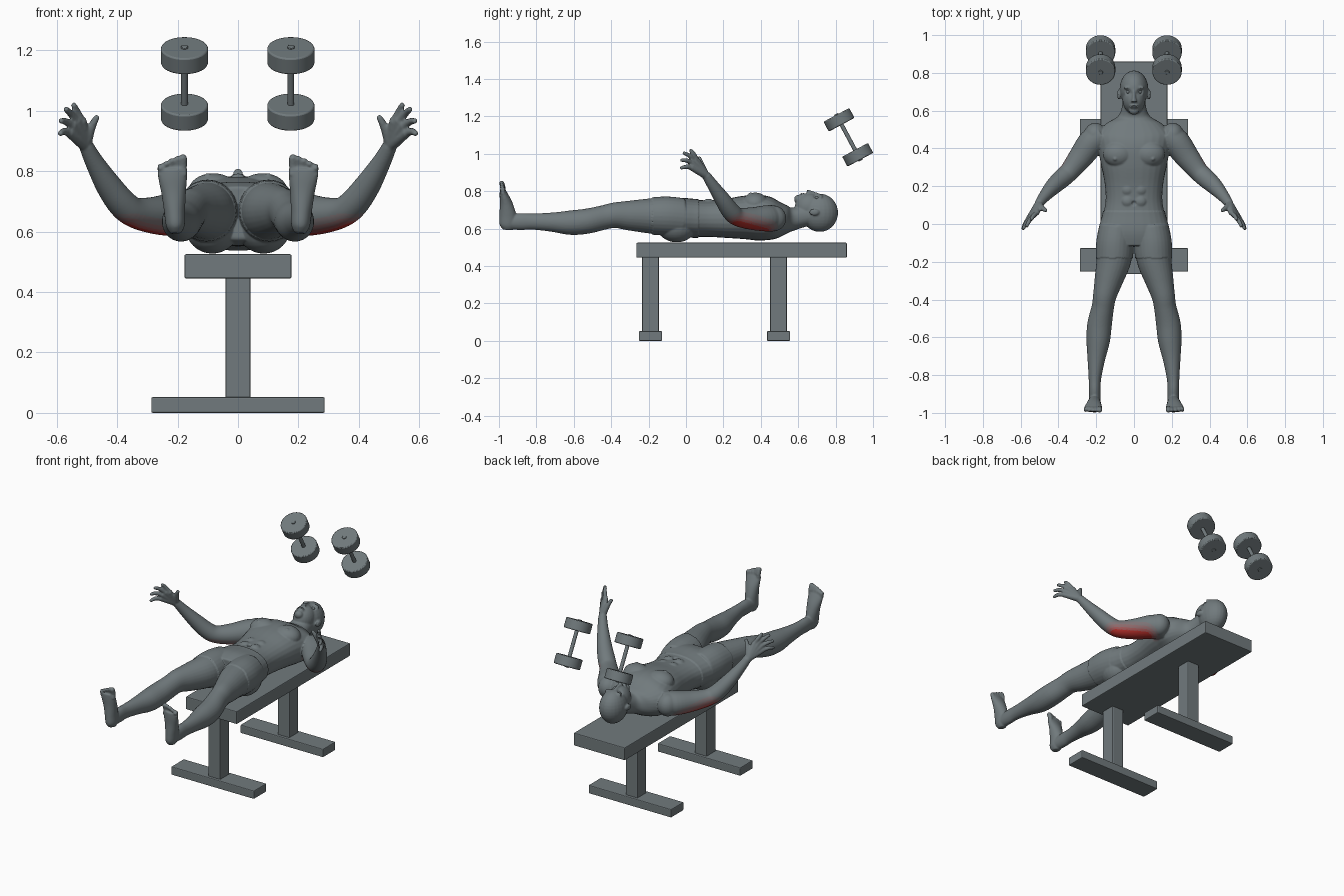
import bpy, bmesh, math
from mathutils import Matrix, Vector

if "Cube" in bpy.data.objects:
    bpy.data.objects.remove(bpy.data.objects["Cube"])


def material(name, rgb):
    m = bpy.data.materials.new(name)
    m.use_nodes = True
    m.diffuse_color = (*rgb, 1)
    m.node_tree.nodes["Principled BSDF"].inputs["Base Color"].default_value = (*rgb, 1)
    return m


GREY, RED = Vector((0.165, 0.195, 0.205)), Vector((0.48, 0.03, 0.025))
grey = material("slate grey", GREY)
tints = [material(n, GREY.lerp(RED, f)) for n, f in
         (("faint red", 0.13), ("dull red", 0.32), ("muted red", 0.6), ("muscle red", 1.0))]


def finish(name, bm, mats, bevel=0.0):
    mesh = bpy.data.meshes.new(name)
    bm.to_mesh(mesh)
    bm.free()
    ob = bpy.data.objects.new(name, mesh)
    bpy.context.collection.objects.link(ob)
    for m in mats:
        mesh.materials.append(m)
    if bevel:
        mod = ob.modifiers.new("soft edge", 'BEVEL')
        mod.width, mod.segments = bevel, 2
    return ob


def smooth(ob, angle):
    bpy.ops.object.select_all(action='DESELECT')
    ob.select_set(True)
    bpy.context.view_layer.objects.active = ob
    bpy.ops.object.shade_smooth_by_angle(angle=math.radians(angle))


# ---- bench ----
def box(name, x, y0, y1, z0, z1):
    bm = bmesh.new()
    place = Matrix.Translation((0, (y0 + y1) / 2, (z0 + z1) / 2)) @ Matrix.Diagonal((2 * x, y1 - y0, z1 - z0, 1))
    bmesh.ops.create_cube(bm, size=1, matrix=place)
    finish(name, bm, [grey], 0.005)


box("bench_top", 0.177, -0.265, 0.86, 0.445, 0.525)
for name, y in (("front", -0.19), ("back", 0.495)):
    box(name + "_post", 0.041, y - 0.045, y + 0.045, 0.045, 0.45)
    box(name + "_foot_bar", 0.287, y - 0.062, y + 0.062, 0, 0.052)

# ---- dumbbells ----
upper, lower = Vector((0, 0.818, 1.182)), Vector((0, 0.918, 0.995))
axis = (upper - lower).normalized()
turn = axis.to_track_quat('Z', 'Y').to_matrix().to_4x4()


def cylinder(name, centre, radius, depth, bevel=0.0):
    bm = bmesh.new()
    bmesh.ops.create_cone(bm, cap_ends=True, segments=40, radius1=radius, radius2=radius,
                          depth=depth, matrix=Matrix.Translation(centre) @ turn)
    smooth(finish(name, bm, [grey], bevel), 40)


for side, x in (("left", 0.175), ("right", -0.177)):
    shift = Vector((x, 0, 0))
    cylinder(side + "_dumbbell_handle", (upper + lower) / 2 + shift, 0.011, 0.2)
    for end, p, s in (("upper", upper, 1), ("lower", lower, -1)):
        cylinder(f"{side}_{end}_weight", p + shift, 0.078, 0.06, 0.005)
        cylinder(f"{side}_{end}_knob", p + shift + axis * s * 0.031, 0.012, 0.008, 0.002)

# ---- figure: overlapping lofts and ellipsoids, fused by a voxel remesh ----
body = bmesh.new()


def blob(centre, radii):
    bmesh.ops.create_uvsphere(body, u_segments=24, v_segments=16, radius=1,
                              matrix=Matrix.Translation(centre) @ Matrix.Diagonal((*radii, 1)))


def pair(x, y, z, *radii):
    for s in (1, -1):
        blob((s * x, y, z), radii)


def catmull(a, b, c, d, t):
    return [0.5 * (2 * q + (r - p) * t + (2 * p - 5 * q + 4 * r - s) * t * t
                   + (3 * q - p - 3 * r + s) * t ** 3) for p, q, r, s in zip(a, b, c, d)]


def loft(rings, s=1, ref=(0, 0, 1), square=1.0, n=28):
    """Smooth tube through rings of (x, y, z, half width, half height)."""
    pts = []
    for i in range(len(rings) - 1):
        a, d = rings[max(i - 1, 0)], rings[min(i + 2, len(rings) - 1)]
        pts += [catmull(a, rings[i], rings[i + 1], d, k / 5) for k in range(5)]
    pts.append(rings[-1])
    centres = [Vector((s * p[0], p[1], p[2])) for p in pts]
    loops = []
    for i, p in enumerate(pts):
        tangent = (centres[min(i + 1, len(pts) - 1)] - centres[max(i - 1, 0)]).normalized()
        side = tangent.cross(Vector(ref)).normalized()
        up = side.cross(tangent)
        loop = []
        for k in range(n):
            c, w = math.cos(math.tau * k / n), math.sin(math.tau * k / n)
            c, w = (math.copysign(abs(v) ** square, v) for v in (c, w))
            loop.append(body.verts.new(centres[i] + side * c * p[3] + up * w * p[4]))
        loops.append(loop)
    for a, b in zip(loops, loops[1:]):
        for k in range(n):
            body.faces.new((a[k], a[(k + 1) % n], b[(k + 1) % n], b[k]))
    body.faces.new(loops[0][::-1])
    body.faces.new(loops[-1])


def finger(points, radii, s):
    loft([(*p, r, r) for p, r in zip(points, radii)], s, n=14)
    blob((s * points[-1][0], *points[-1][1:]), [radii[-1]] * 3)


# torso and neck
loft([(0, -0.11, 0.66, 0.15, 0.085), (0, -0.04, 0.66, 0.182, 0.1), (0, 0.05, 0.655, 0.163, 0.099),
      (0, 0.13, 0.654, 0.15, 0.098), (0, 0.22, 0.655, 0.156, 0.105), (0, 0.32, 0.66, 0.176, 0.117),
      (0, 0.40, 0.658, 0.19, 0.122), (0, 0.47, 0.65, 0.2, 0.108), (0, 0.53, 0.65, 0.15, 0.08),
      (0, 0.57, 0.652, 0.085, 0.062), (0, 0.62, 0.665, 0.064, 0.058), (0, 0.68, 0.68, 0.06, 0.058)], square=0.88)
pair(0.082, 0.37, 0.735, 0.082, 0.07, 0.058)      # chest muscles
pair(0.1, 0.345, 0.783, 0.011, 0.011, 0.011)
pair(0.085, -0.05, 0.615, 0.085, 0.1, 0.083)      # buttocks
pair(0.205, 0.47, 0.655, 0.06, 0.066, 0.068)      # shoulders
for y in (0.12, 0.18, 0.24):
    pair(0.034, y, 0.737, 0.034, 0.032, 0.023)    # stomach muscles

# head
blob((0, 0.715, 0.685), (0.076, 0.098, 0.102))
blob((0, 0.66, 0.715), (0.061, 0.078, 0.075))
blob((0, 0.601, 0.757), (0.027, 0.023, 0.024))
blob((0, 0.622, 0.781), (0.024, 0.012, 0.012))
loft([(0, 0.705, 0.778, 0.008, 0.012), (0, 0.67, 0.789, 0.01, 0.014), (0, 0.645, 0.795, 0.016, 0.014)], n=16)
pair(0.03, 0.722, 0.768, 0.026, 0.009, 0.015)
pair(0.08, 0.685, 0.688, 0.009, 0.027, 0.018)

for s in (1, -1):
    # leg
    loft([(0.09, -0.02, 0.66, 0.09, 0.098), (0.1, -0.10, 0.667, 0.095, 0.1), (0.107, -0.19, 0.668, 0.092, 0.094),
          (0.135, -0.30, 0.67, 0.075, 0.08), (0.155, -0.38, 0.672, 0.062, 0.068), (0.165, -0.44, 0.66, 0.059, 0.065),
          (0.182, -0.53, 0.64, 0.065, 0.067), (0.19, -0.62, 0.632, 0.062, 0.065), (0.2, -0.72, 0.635, 0.046, 0.051),
          (0.207, -0.82, 0.638, 0.033, 0.043), (0.208, -0.88, 0.638, 0.031, 0.045), (0.207, -0.94, 0.635, 0.03, 0.04)], s)
    # foot and toes
    loft([(0.205, -0.955, 0.594, 0.018, 0.025), (0.207, -0.953, 0.62, 0.031, 0.044), (0.21, -0.953, 0.67, 0.035, 0.045),
          (0.213, -0.961, 0.73, 0.041, 0.035), (0.216, -0.974, 0.78, 0.048, 0.023),
          (0.217, -0.982, 0.81, 0.046, 0.014)], s, ref=(0, 1, 0))
    for i, tip in enumerate((0.842, 0.84, 0.833, 0.823, 0.81)):
        x, r = 0.182 + 0.0185 * i, 0.014 if i == 0 else 0.0105
        finger([(x, -0.979, 0.785), (x, -0.977, 0.815), (x, -0.985, tip)], (r, r, r), s)
    # arm
    loft([(0.17, 0.47, 0.655, 0.07, 0.07), (0.225, 0.43, 0.655, 0.073, 0.07), (0.285, 0.35, 0.654, 0.064, 0.06),
          (0.345, 0.275, 0.664, 0.052, 0.05), (0.385, 0.238, 0.695, 0.05, 0.048), (0.43, 0.196, 0.755, 0.043, 0.042),
          (0.475, 0.145, 0.83, 0.031, 0.031), (0.503, 0.108, 0.885, 0.024, 0.024)], s)
    # hand
    wrist = (0.505, 0.106, 0.885)
    for knuckle, tip in (((0.515, 0.06, 0.965), (0.543, 0.025, 1.018)), ((0.532, 0.045, 0.965), (0.568, -0.01, 1.004)),
                         ((0.548, 0.033, 0.95), (0.585, -0.023, 0.966)), ((0.557, 0.03, 0.925), (0.587, -0.024, 0.925))):
        finger([wrist, knuckle], (0.021, 0.015), s)
        mid = Vector(knuckle).lerp(Vector(tip), 0.5) + Vector((0.004, 0, 0.006))
        finger([knuckle, mid, tip], (0.0125, 0.0118, 0.0095), s)
    finger([wrist, (0.487, 0.085, 0.94), (0.468, 0.072, 0.977)], (0.02, 0.015, 0.01), s)

bmesh.ops.recalc_face_normals(body, faces=body.faces)
rough = finish("figure_rough", body, [grey])
mod = rough.modifiers.new("fuse", 'REMESH')
mod.mode, mod.voxel_size = 'VOXEL', 0.0048
mod = rough.modifiers.new("relax", 'SMOOTH')
mod.factor, mod.iterations = 0.5, 4
fused = bpy.data.meshes.new_from_object(rough.evaluated_get(bpy.context.evaluated_depsgraph_get()))
bpy.data.objects.remove(rough)

skin = bmesh.new()
skin.from_mesh(fused)
bpy.data.meshes.remove(fused)
skin.normal_update()

# raised shorts, eye sockets, mouth line and navel
dents = [(Vector(c), r, d) for c, r, d in (((0.03, 0.7, 0.77), 0.022, 0.009), ((-0.03, 0.7, 0.77), 0.022, 0.009),
                                           ((0, 0.11, 0.752), 0.014, 0.012))]
for v in skin.verts:
    if -0.18 < v.co.y < 0.068 and abs(v.co.x) < 0.24:
        v.co += v.normal * 0.005
    for c, r, depth in dents:
        d = (v.co - c).length / r
        if d < 1:
            v.co.z -= depth * (1 - d * d)
    if abs(v.co.y - 0.622) < 0.003 and abs(v.co.x) < 0.022 and v.co.z > 0.76:
        v.co.z -= 0.005

# worked upper-arm muscle, fading out in steps
start, end = Vector((0.375, 0.275, 0.605)), Vector((0.255, 0.405, 0.59))
span = end - start
for f in skin.faces:
    p = f.calc_center_median()
    p.x = abs(p.x)
    t = min(max((p - start).dot(span) / span.length_squared, 0), 1)
    d = (p - start - span * t).length
    f.material_index = sum(d < limit for limit in (0.088, 0.07, 0.054, 0.04))
smooth(finish("figure", skin, [grey] + tints), 60)

for side, s in (("left", 1), ("right", -1)):
    eye = bmesh.new()
    bmesh.ops.create_uvsphere(eye, u_segments=16, v_segments=10, radius=0.011,
                              matrix=Matrix.Translation((s * 0.03, 0.7, 0.762)))
    smooth(finish(side + "_eye", eye, [grey]), 60)
